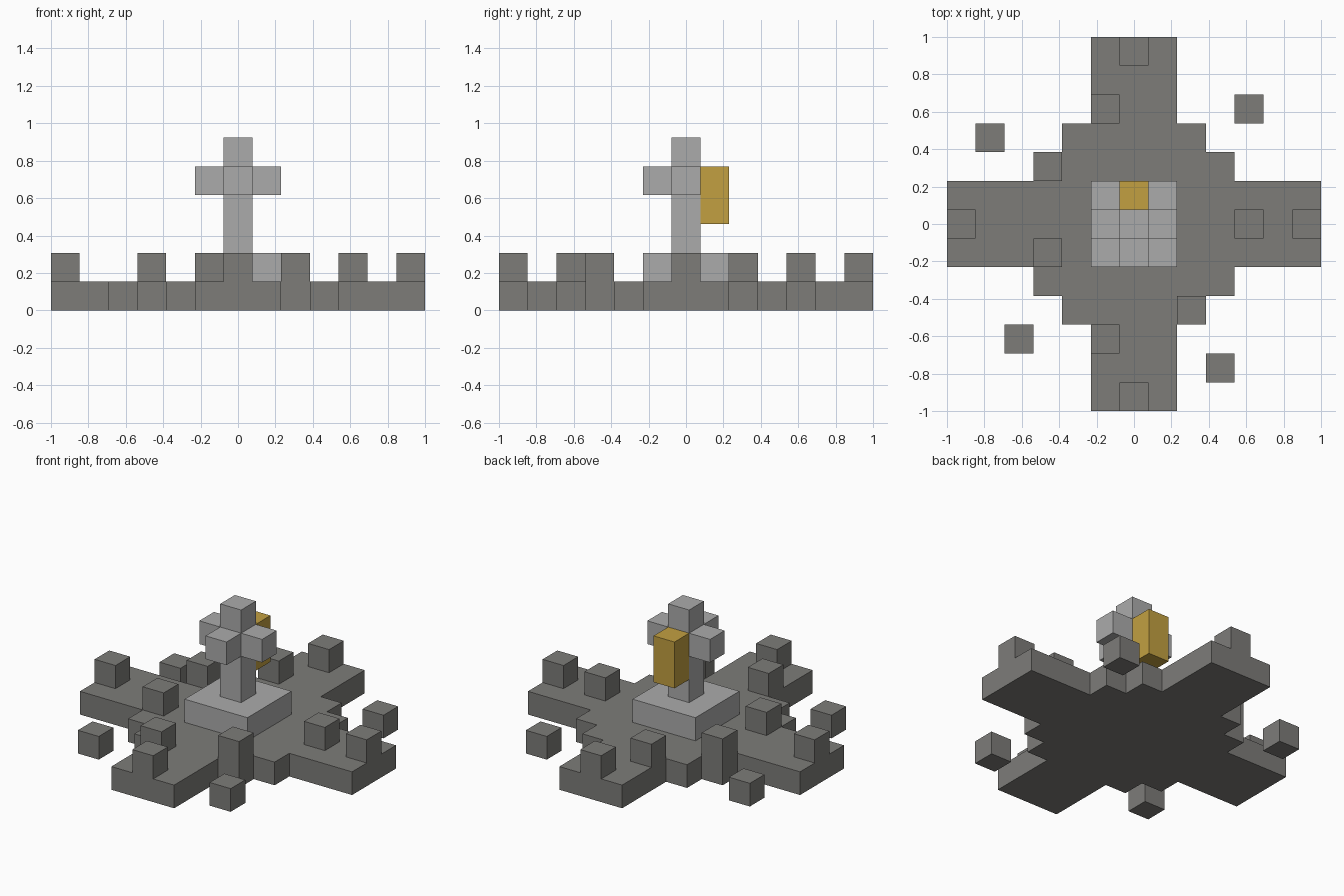
import bpy
import bmesh

cube = bpy.data.objects.get("Cube")
if cube:
    bpy.data.objects.remove(cube, do_unlink=True)

U = 2 / 13  # one block


def material(name, rgb):
    mat = bpy.data.materials.new(name)
    mat.use_nodes = True
    color = (*rgb, 1)
    mat.diffuse_color = color
    mat.node_tree.nodes["Principled BSDF"].inputs["Base Color"].default_value = color
    return mat


DARK = material("dark stone", (0.205, 0.202, 0.191))
LIGHT = material("light stone", (0.41, 0.41, 0.41))
GOLD = material("gold", (0.54, 0.35, 0.053))


def finish(name, bm, mat):
    bmesh.ops.recalc_face_normals(bm, faces=bm.faces)
    mesh = bpy.data.meshes.new(name)
    bm.to_mesh(mesh)
    bm.free()
    mesh.materials.append(mat)
    obj = bpy.data.objects.new(name, mesh)
    bpy.context.collection.objects.link(obj)
    return obj


def block(name, cell, mat, size=(1, 1, 1)):
    """Box centred on a grid cell in x and y, resting on its layer in z."""
    bm = bmesh.new()
    bmesh.ops.create_cube(bm, size=1)
    for v in bm.verts:
        v.co.x = (cell[0] + v.co.x * size[0]) * U
        v.co.y = (cell[1] + v.co.y * size[1]) * U
        v.co.z = (cell[2] + (v.co.z + 0.5) * size[2]) * U
    return finish(name, bm, mat)


# Stepped cross-shaped floor, one quarter outline mirrored to all four
quarter = [(6.5, 1.5), (3.5, 1.5), (3.5, 2.5), (2.5, 2.5),
           (2.5, 3.5), (1.5, 3.5), (1.5, 6.5)]
half = quarter + [(-x, y) for x, y in reversed(quarter)]
outline = half + [(x, -y) for x, y in reversed(half)]
bm = bmesh.new()
floor = bm.faces.new([bm.verts.new((x * U, y * U, 0)) for x, y in outline])
raised = bmesh.ops.extrude_face_region(bm, geom=[floor])["geom"]
bmesh.ops.translate(bm, vec=(0, 0, U),
                    verts=[g for g in raised if isinstance(g, bmesh.types.BMVert)])
finish("floor", bm, DARK)

# Rubble lying on the floor
for x, y in [(-6, 0), (4, 0), (6, 0), (0, 6), (-1, 4),
             (-3, 2), (-3, -1), (2, -3), (-1, -4), (0, -6)]:
    block("floor_rubble", (x, y, 1), DARK)

# Loose stones on the ground around the floor
for x, y in [(-5, 3), (4, 4), (-4, -4), (3, -5)]:
    block("loose_stone", (x, y, 0), DARK)

# Pedestal, pillar and arms
block("pedestal", (0, 0, 1), LIGHT, (3, 3, 1))
block("pillar", (0, 0, 2), LIGHT, (1, 1, 4))
for name, x, y in [("left_arm", 1, 0), ("right_arm", -1, 0), ("front_arm", 0, -1)]:
    block(name, (x, y, 4), LIGHT)

# Gold slab on the back of the pillar
block("gold_slab", (0, 1, 3), GOLD, (1, 1, 2))
